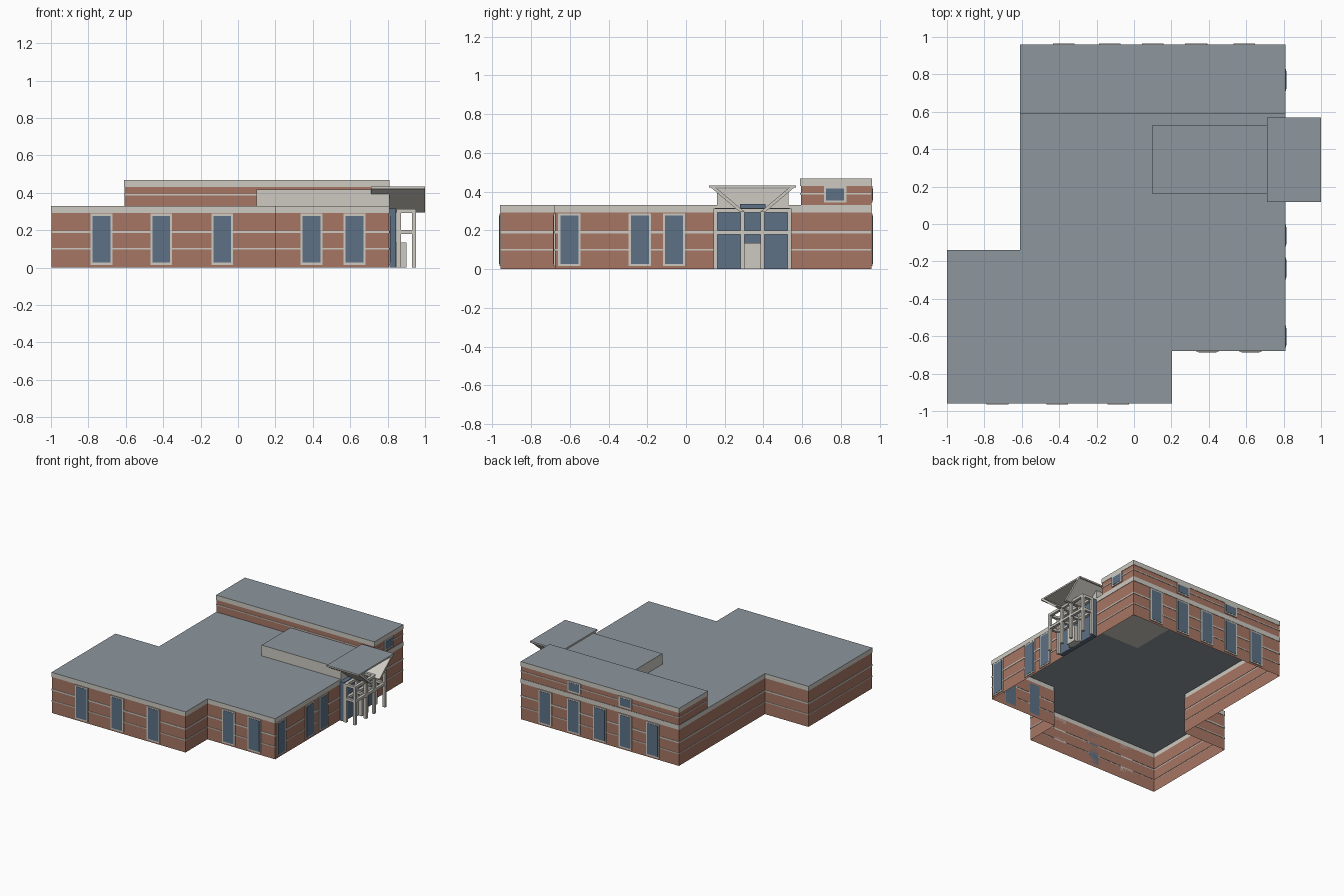
import bpy
import bmesh
from mathutils import Vector

old = bpy.data.objects.get("Cube")
if old:
    bpy.data.objects.remove(old, do_unlink=True)


def material(name, r, g, b):
    m = bpy.data.materials.new(name)
    m.use_nodes = True
    m.diffuse_color = (r, g, b, 1)
    node = m.node_tree.nodes["Principled BSDF"]
    node.inputs["Base Color"].default_value = (r, g, b, 1)
    node.inputs["Roughness"].default_value = 0.8
    return m


MATS = [material("brick", 0.39, 0.18, 0.125),
        material("pale stone", 0.61, 0.59, 0.54),
        material("blue glass", 0.11, 0.165, 0.24),
        material("roof grey", 0.27, 0.31, 0.34)]
BRICK, STONE, GLASS, ROOF = range(4)


def finish(name, bm):
    mesh = bpy.data.meshes.new(name)
    bm.to_mesh(mesh)
    bm.free()
    for m in MATS:
        mesh.materials.append(m)
    ob = bpy.data.objects.new(name, mesh)
    bpy.context.scene.collection.objects.link(ob)
    return ob


def grow(outline, d):
    """Offset a right-angled counter-clockwise outline outwards."""
    out = []
    for i, p in enumerate(outline):
        a = (Vector(p) - Vector(outline[i - 1])).normalized()
        b = (Vector(outline[(i + 1) % len(outline)]) - Vector(p)).normalized()
        n = Vector((a.y + b.y, -a.x - b.x))
        out.append(Vector(p) + n * d)
    return out


def shell(name, outline, profile):
    """Loft (offset, height, material) steps round an outline, with a roof cap."""
    bm = bmesh.new()
    last = None
    for d, z, mat in profile:
        ring = [bm.verts.new((p.x, p.y, z)) for p in grow(outline, d)]
        if last:
            for i in range(len(ring)):
                j = (i + 1) % len(ring)
                bm.faces.new((last[i], last[j], ring[j], ring[i])).material_index = mat
        last = ring
    bm.faces.new(last).material_index = ROOF
    return finish(name, bm)


def wall_profile(base, bands, eave, top):
    steps = [(0, base, BRICK)]
    for z, h in bands:
        steps += [(0, z - h, BRICK), (BAND, z - h, STONE),
                  (BAND, z + h, STONE), (0, z + h, STONE)]
    return steps + [(0, eave, BRICK), (BAND, eave, STONE), (BAND, top, STONE)]


def add_box(bm, x, y, z, mat, top=None):
    res = bmesh.ops.create_cube(bm, size=1)
    lo, hi = Vector((x[0], y[0], z[0])), Vector((x[1], y[1], z[1]))
    for v in res["verts"]:
        v.co = (lo + hi) / 2 + v.co * (hi - lo)
    for f in {f for v in res["verts"] for f in v.link_faces}:
        f.normal_update()
        f.material_index = top if top is not None and f.normal.z > 0.5 else mat


def boxes(name, items, mat, top=None):
    bm = bmesh.new()
    for x, y, z in items:
        add_box(bm, x, y, z, mat, top)
    return finish(name, bm)


BAND = 0.003
FRAME = 0.011

# Main brick storey and the raised rear storey
shell("main_building",
      [(-.997, -.957), (.2, -.957), (.2, -.677), (.807, -.677),
       (.807, .957), (-.607, .957), (-.607, -.143), (-.997, -.143)],
      wall_profile(0, [(.1, .004), (.19, .006)], .293, .33))
shell("rear_upper_storey",
      [(-.607, .593), (.807, .593), (.807, .957), (-.607, .957)],
      wall_profile(.33, [(.39, .004)], .43, .468))


# Windows: a stone surround plate with a glass plate on it
def window(name, side, plane, centre, z, half=.058):
    bm = bmesh.new()
    for depth, inset, mat in ((.007, 0, STONE), (.009, FRAME, GLASS)):
        sign = -1 if side == "front" else 1
        across = (centre - half + inset, centre + half - inset)
        out = tuple(sorted((plane, plane + sign * depth)))
        x, y = (out, across) if side == "left" else (across, out)
        add_box(bm, x, y, (z[0] + inset, z[1] - inset), mat)
    finish(name, bm)


TALL, SHORT = (.015, .288), (.343, .428)
for c in (-.73, -.41, -.085):
    window("front_wing_window", "front", -.957, c, TALL)
for c in (.393, .623):
    window("front_window", "front", -.677, c, TALL)
for c in (-.602, -.238, -.062):
    window("side_window", "left", .807, c, TALL)
for c in (.59, .335, .1, -.13, -.375):
    window("rear_window", "rear", .957, c, TALL)
for c in (.33, -.13):
    window("rear_upper_window", "rear", .957, c, SHORT)
window("side_upper_window", "left", .807, .77, SHORT)

# Stone roof box leading to the entrance
boxes("entrance_roof_box", [((.1, .81), (.16, .53), (.33, .417))], STONE, ROOF)
boxes("clerestory_glass", [((.81, .818), (.28, .41), (.31, .336))], GLASS)

# Glazed entrance bay and stone door surround
boxes("entrance_glass", [((.81, .845), (.15, .535), (0, .315))], GLASS)
boxes("entrance_door", [((.845, .9), (.3, .385), (0, .135))], STONE)

# Stone frame of posts and beams in front of the bay
POSTS = (.142, .281, .384, .523)
W = .021
INNER, OUTER = (.848, .871), (.93, .952)
frame = []
for y in POSTS:
    frame += [(x, (y, y + W), (0, .312)) for x in (INNER, OUTER)]
for z in ((.18, .2), (.292, .312)):
    frame += [(x, (POSTS[0], POSTS[-1] + W), z) for x in (INNER, OUTER)]
    frame += [((INNER[0], OUTER[1]), (y, y + W), z) for y in POSTS]
boxes("entrance_frame", frame, STONE)

# Canopy: flat top with two slabs sloping inwards beneath it
MID = .3435
boxes("canopy_top", [((.712, 1), (.118, .569), (.421, .433))], STONE, ROOF)
for side, name in ((-1, "canopy_front_slope"), (1, "canopy_rear_slope")):
    bm = bmesh.new()
    section = [(.2255, .43), (.2, .43), (.04, .295), (.065, .295)]
    face = bm.faces.new([bm.verts.new((.712, MID + side * d, z)) for d, z in section])
    face.material_index = STONE
    res = bmesh.ops.extrude_face_region(bm, geom=[face])
    for v in res["geom"]:
        if isinstance(v, bmesh.types.BMVert):
            v.co.x = 1
    for f in bm.faces:
        f.material_index = STONE
    bmesh.ops.recalc_face_normals(bm, faces=bm.faces)
    finish(name, bm)
